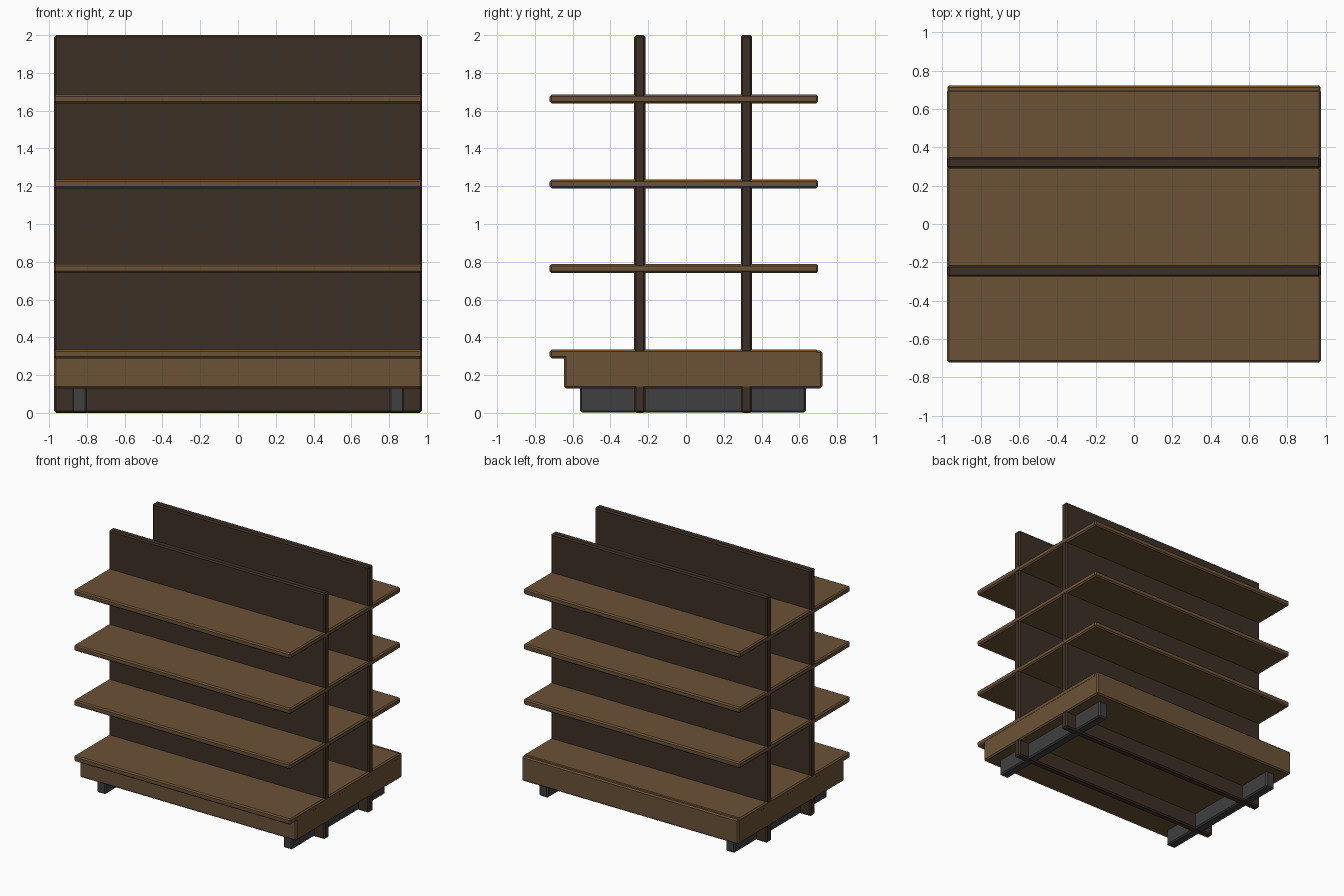
import bpy, bmesh
from mathutils import Vector

if "Cube" in bpy.data.objects:
    bpy.data.objects.remove(bpy.data.objects["Cube"])


def material(name, rgb):
    m = bpy.data.materials.new(name)
    m.diffuse_color = (*rgb, 1)
    m.use_nodes = True
    m.node_tree.nodes["Principled BSDF"].inputs["Base Color"].default_value = m.diffuse_color
    return m


wood = material("light brown wood", (0.148, 0.084, 0.037))
dark = material("dark brown wood", (0.048, 0.029, 0.019))
grey = material("dark grey metal", (0.05, 0.05, 0.052))


def box(name, lo, hi, mat, bevel=0.01):
    """Box between two corners with chamfered edges."""
    lo, hi = Vector(lo), Vector(hi)
    size, mid = hi - lo, (hi + lo) / 2
    bm = bmesh.new()
    bmesh.ops.create_cube(bm, size=1)
    for v in bm.verts:
        v.co = Vector([v.co[i] * size[i] + mid[i] for i in range(3)])
    bmesh.ops.bevel(bm, geom=bm.edges[:], offset=bevel, segments=1,
                    affect='EDGES', profile=0.5)
    mesh = bpy.data.meshes.new(name)
    bm.to_mesh(mesh)
    bm.free()
    mesh.materials.append(mat)
    ob = bpy.data.objects.new(name, mesh)
    bpy.context.collection.objects.link(ob)
    return ob


# Two upright panels running from the floor to the top
for name, y in (("front_panel", -0.245), ("back_panel", 0.32)):
    box(name, (-0.973, y - 0.03, 0), (0.973, y + 0.03, 2), dark)

# Four shelves passing through both panels
for i, z in enumerate((0.312, 0.764, 1.212, 1.662)):
    box(f"shelf_{i + 1}", (-0.975, -0.722, z - 0.0235),
        (0.975, 0.70, z + 0.0235), wood)

# Plinth under the lowest shelf
box("plinth", (-0.974, -0.645, 0.13), (0.974, 0.722, 0.33), wood)

# Floor runners at both ends
for name, x in (("left_foot", -0.84), ("right_foot", 0.84)):
    box(name, (x - 0.04, -0.562, 0.001), (x + 0.04, 0.635, 0.14), grey)
